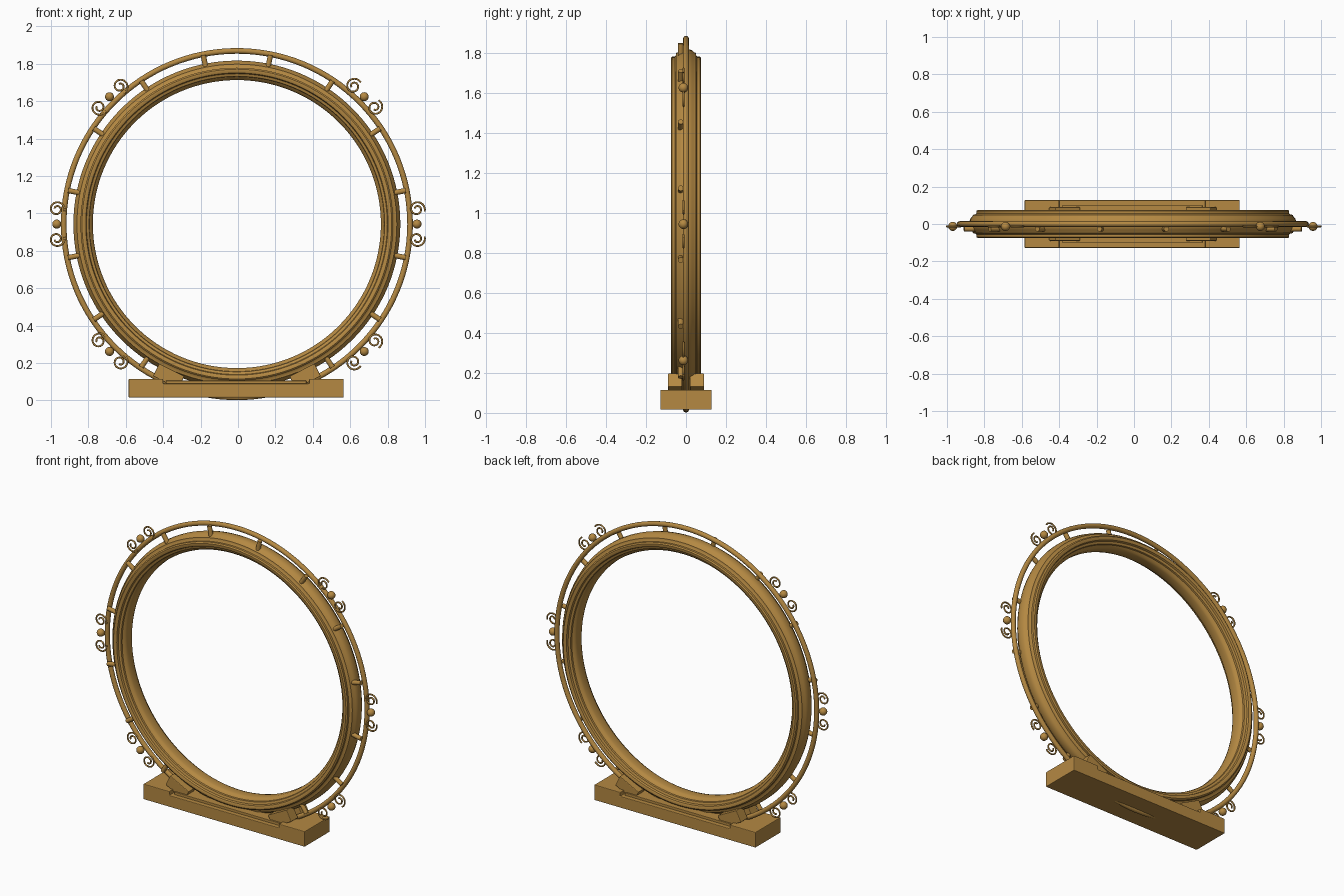
import bpy, bmesh, math
from mathutils import Matrix, Vector

if "Cube" in bpy.data.objects:
    bpy.data.objects.remove(bpy.data.objects["Cube"])

CX, CZ = -0.006, 0.943
CENTRE = Vector((CX, 0, CZ))

brass = bpy.data.materials.new("aged_brass")
brass.use_nodes = True
COLOUR = (0.46, 0.25, 0.055, 1)
brass.diffuse_color = COLOUR
brass.node_tree.nodes["Principled BSDF"].inputs["Base Color"].default_value = COLOUR


def finish(name, bm, bevel=0, smooth=True):
    bmesh.ops.recalc_face_normals(bm, faces=bm.faces)
    mesh = bpy.data.meshes.new(name)
    bm.to_mesh(mesh)
    bm.free()
    mesh.materials.append(brass)
    ob = bpy.data.objects.new(name, mesh)
    bpy.context.collection.objects.link(ob)
    if bevel:
        mod = ob.modifiers.new("soft_edges", "BEVEL")
        mod.width, mod.segments = bevel, 2
    if smooth:
        bpy.ops.object.select_all(action="DESELECT")
        ob.select_set(True)
        bpy.context.view_layer.objects.active = ob
        bpy.ops.object.shade_smooth_by_angle(angle=math.radians(35))
    return ob


def lathe(name, profile, steps=128):
    """Spin a closed (radius, y) profile around the ring axis."""
    bm = bmesh.new()
    rings = []
    for i in range(steps):
        a = math.tau * i / steps
        rings.append([bm.verts.new((CX + r * math.cos(a), y, CZ + r * math.sin(a)))
                      for r, y in profile])
    n = len(profile)
    for i in range(steps):
        p, q = rings[i], rings[(i + 1) % steps]
        for j in range(n):
            k = (j + 1) % n
            bm.faces.new((p[j], p[k], q[k], q[j]))
    return finish(name, bm)


def frame(angle):
    """Outward and tangent directions at an angle around the ring."""
    return (Vector((math.cos(angle), 0, math.sin(angle))),
            Vector((-math.sin(angle), 0, math.cos(angle))))


# Moulded main ring
half = [(0.77, 0.02), (0.775, 0.035), (0.788, 0.045), (0.79, 0.055), (0.804, 0.06),
        (0.808, 0.072), (0.816, 0.076), (0.828, 0.076), (0.836, 0.07), (0.836, 0.056),
        (0.842, 0.051), (0.855, 0.049), (0.858, 0.04), (0.868, 0.03), (0.874, 0.012)]
lathe("main_ring", half + [(r, -y) for r, y in reversed(half)])

# Slim outer hoop
lathe("outer_hoop", [(0.926 + 0.015 * math.cos(math.tau * i / 12),
                      0.015 * math.sin(math.tau * i / 12)) for i in range(12)])

# Short pegs joining the hoop to the main ring
bm = bmesh.new()
for i in range(16):
    out, _ = frame(math.tau * (i + 0.5) / 16)
    turn = out.to_track_quat("Z", "Y").to_matrix().to_4x4()
    place = Matrix.Translation(CENTRE + out * 0.885 + Vector((0, -0.026, 0)))
    bmesh.ops.create_cone(bm, cap_ends=True, segments=16, radius1=0.014, radius2=0.014,
                          depth=0.07, matrix=place @ turn)
finish("hoop_pegs", bm)

# Balls with a pair of scrolls, three on each side
scrolls = bpy.data.curves.new("scrolls", "CURVE")
scrolls.dimensions = "3D"
scrolls.bevel_depth, scrolls.bevel_resolution = 0.005, 2
scrolls.use_fill_caps = True
bm = bmesh.new()
for degrees in (-45, 0, 45, 135, 180, 225):
    out, tangent = frame(math.radians(degrees))
    seat = CENTRE + out * 0.963 + Vector((0, -0.013, 0))
    bmesh.ops.create_uvsphere(bm, u_segments=20, v_segments=12, radius=0.024,
                              matrix=Matrix.Translation(seat))
    opening = 1 if out.x > 0 else -1
    for side in (-1, 1):
        hub = seat + tangent * side * 0.08
        spline = scrolls.splines.new("POLY")
        count = 40
        spline.points.add(count - 1)
        for i, point in enumerate(spline.points):
            t = i / (count - 1)
            a, r = math.tau * 1.5 * t - 0.3, 0.043 - 0.031 * t
            pos = hub + out * opening * r * math.cos(a) + tangent * side * r * math.sin(a)
            point.co = (*pos, 1)
finish("scroll_balls", bm)
scrolls.materials.append(brass)
bpy.context.collection.objects.link(bpy.data.objects.new("scrolls", scrolls))


def box(name, centre, size, tilt=0, bevel=0.004):
    bm = bmesh.new()
    bmesh.ops.create_cube(bm, size=1, matrix=Matrix.Translation(centre)
                          @ Matrix.Rotation(tilt, 4, "Y") @ Matrix.Diagonal((*size, 1)))
    return finish(name, bm, bevel, smooth=False)


# Plinth with a shallow recess along the middle of its top
bm = bmesh.new()
right = [(0.575, 0.016), (0.575, 0.115), (0.39, 0.115), (0.39, 0.09)]
outline = right + [(-x, z) for x, z in reversed(right)]
face = bm.faces.new([bm.verts.new((x - 0.01, -0.128, z)) for x, z in outline])
moved = bmesh.ops.extrude_face_region(bm, geom=[face])["geom"]
bmesh.ops.translate(bm, vec=(0, 0.256, 0),
                    verts=[v for v in moved if isinstance(v, bmesh.types.BMVert)])
finish("plinth", bm, 0.004, smooth=False)
box("plinth_insert", (-0.01, 0, 0.096), (0.75, 0.2, 0.02), bevel=0.002)

# Tilted blocks cradling the ring, front and back on each side
for side, label in ((-1, "right"), (1, "left")):
    for y, end in ((-0.055, "front"), (0.055, "back")):
        box(f"{end}_{label}_cradle", (CX + side * 0.365, y, 0.13), (0.15, 0.07, 0.075),
            tilt=-side * math.radians(27))
